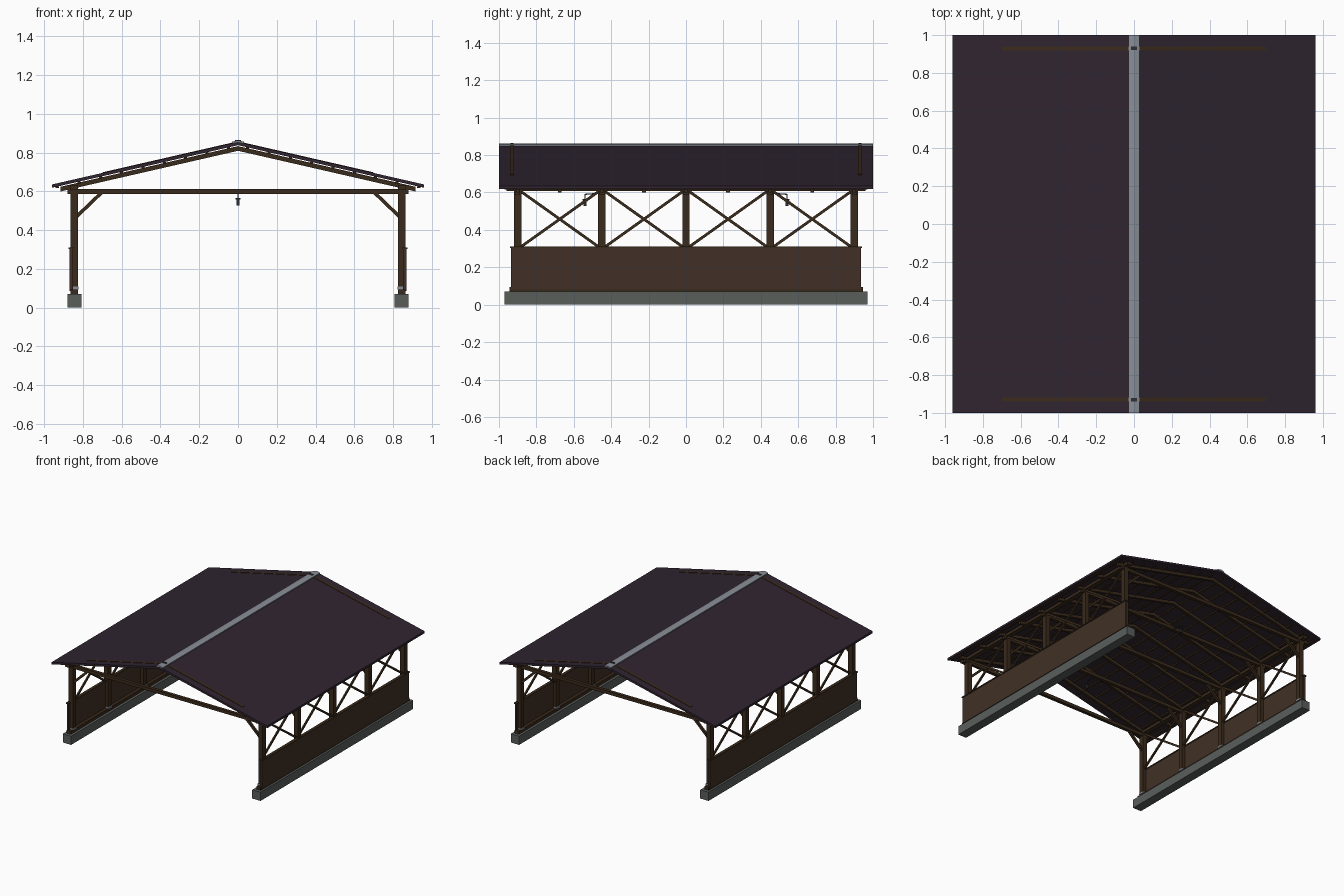
import bpy
from mathutils import Vector, Matrix

if "Cube" in bpy.data.objects:
    bpy.data.objects.remove(bpy.data.objects["Cube"], do_unlink=True)


def material(name, rgb):
    m = bpy.data.materials.new(name)
    m.use_nodes = True
    m.diffuse_color = (*rgb, 1)
    m.node_tree.nodes["Principled BSDF"].inputs["Base Color"].default_value = (*rgb, 1)
    return m


ROOF = material("dark plum roofing", (0.029, 0.018, 0.029))
TIMBER = material("dark timber", (0.042, 0.023, 0.011))
BOARD = material("brown boarding", (0.052, 0.030, 0.019))
CONCRETE = material("grey concrete", (0.100, 0.112, 0.105))
METAL = material("pale metal", (0.25, 0.27, 0.31))
IRON = material("dark iron", (0.03, 0.03, 0.03))

CORNERS = [(x, y, z) for x in (-.5, .5) for y in (-.5, .5) for z in (-.5, .5)]
BOX_FACES = [(0, 1, 3, 2), (4, 6, 7, 5), (0, 4, 5, 1),
             (2, 3, 7, 6), (0, 2, 6, 4), (1, 5, 7, 3)]


def make(name, verts, faces, mat):
    mesh = bpy.data.meshes.new(name)
    mesh.from_pydata(verts, [], faces)
    mesh.materials.append(mat)
    ob = bpy.data.objects.new(name, mesh)
    bpy.context.collection.objects.link(ob)
    return ob


def box(name, lo, hi, mat):
    lo, hi = Vector(lo), Vector(hi)
    size, mid = hi - lo, (lo + hi) / 2
    return make(name, [Vector(c) * size + mid for c in CORNERS], BOX_FACES, mat)


def beam(name, a, b, width, depth, mat=TIMBER):
    """Straight member from a to b; depth is measured towards the vertical."""
    a, b = Vector(a), Vector(b)
    d = (b - a).normalized()
    side = Vector((0, 0, 1)).cross(d).normalized()
    rot = Matrix((d, side, d.cross(side))).transposed()
    size = Vector(((b - a).length, width, depth))
    return make(name, [rot @ (Vector(c) * size) + (a + b) / 2 for c in CORNERS],
                BOX_FACES, mat)


def extrude(name, profile, y0, y1, mat):
    n = len(profile)
    verts = [(x, y, z) for y in (y0, y1) for x, z in profile]
    faces = [tuple(range(n)), tuple(range(2 * n - 1, n - 1, -1))]
    faces += [(i, i + n, (i + 1) % n + n, (i + 1) % n) for i in range(n)]
    return make(name, verts, faces, mat)


SLOPE = 0.229
EAVE = 0.96
BAY = 0.45
post_ys = [BAY * i for i in range(-2, 3)]


def pitch(x, drop=0):
    return 0.855 - drop - SLOPE * abs(x)


def gable_band(name, half, top, bottom, y0, y1, mat):
    xs = (-half, 0, half)
    upper = [(x, pitch(x, top)) for x in xs]
    lower = [(x, pitch(x, bottom)) for x in reversed(xs)]
    return extrude(name, upper + lower, y0, y1, mat)


# Roof covering, ridge cap and gable strips
gable_band("roof", EAVE, 0, 0.017, -1, 1, ROOF)
gable_band("ridge_cap", 0.03, -0.008, 0.001, -1, 1, METAL)
for y in (-0.93, 0.93):
    gable_band("gable_strip", 0.70, -0.003, 0.001, y - 0.011, y + 0.011, TIMBER)
    box("ridge_plate", (-0.015, y - 0.009, 0.85), (0.015, y + 0.009, 0.865), IRON)

# Rafter pairs over posts, mid-bays and gables
rafter_ys = [BAY / 2 * i for i in range(-4, 5)]
for y in rafter_ys:
    gable_band("rafter_pair", 0.915, 0.022, 0.046, y - 0.01, y + 0.01, TIMBER)

# Roof battens along the length
for s in (-1, 1):
    for i in range(9):
        x = s * (0.05 + i * 0.11)
        if abs(x) < EAVE:
            z = pitch(x, 0.021)
            beam("batten", (x, -0.96, z), (x, 0.96, z), 0.016, 0.010)

# Tie beams
for y in post_ys:
    box("tie_beam", (-0.88, y - 0.013, 0.586), (0.88, y + 0.013, 0.611), TIMBER)

# Both side walls
for s in (-1, 1):
    def side_box(name, x0, x1, y0, y1, z0, z1, mat):
        a, b = sorted((s * x0, s * x1))
        return box(name, (a, y0, z0), (b, y1, z1), mat)

    side_box("footing", 0.806, 0.88, -0.97, 0.97, 0, 0.07, CONCRETE)
    side_box("sill_beam", 0.826, 0.864, -0.945, 0.945, 0.07, 0.095, TIMBER)
    side_box("wall_boarding", 0.852, 0.868, -0.935, 0.935, 0.085, 0.305, BOARD)
    side_box("wall_rail", 0.848, 0.873, -0.94, 0.94, 0.302, 0.311, TIMBER)
    side_box("top_plate", 0.826, 0.866, -0.96, 0.96, 0.609, 0.632, TIMBER)
    side_box("eave_board", 0.925, 0.94, -0.97, 0.97, 0.616, 0.632, TIMBER)

    for y in post_ys:
        side_box("post", 0.826, 0.864, y - 0.02, y + 0.02, 0.09, 0.612, TIMBER)
        side_box("post_foot", 0.822, 0.85, y - 0.023, y + 0.023, 0.095, 0.108, METAL)
        beam("knee_brace", (s * 0.832, y, 0.470), (s * 0.705, y, 0.592), 0.018, 0.018)

    # Crossed braces above the boarding
    for y in post_ys[:-1]:
        y0, y1 = y + 0.018, y + BAY - 0.018
        beam("cross_brace", (s * 0.841, y0, 0.31), (s * 0.841, y1, 0.605), 0.012, 0.015)
        beam("cross_brace", (s * 0.849, y0, 0.605), (s * 0.849, y1, 0.31), 0.012, 0.015)

# Hanging lamps on short arms
for s in (-1, 1):
    y = s * 0.54
    beam("lamp_arm", (0, s * 0.45, 0.597), (0, y, 0.590), 0.006, 0.006, IRON)
    box("lamp_rod", (-0.003, y - 0.003, 0.56), (0.003, y + 0.003, 0.592), IRON)
    box("lamp_cap", (-0.013, y - 0.013, 0.557), (0.013, y + 0.013, 0.565), IRON)
    box("lamp_body", (-0.009, y - 0.009, 0.528), (0.009, y + 0.009, 0.557), IRON)

# Consistent outward normals
import bmesh
for ob in bpy.context.collection.objects:
    if ob.type == "MESH":
        bm = bmesh.new()
        bm.from_mesh(ob.data)
        bmesh.ops.recalc_face_normals(bm, faces=bm.faces)
        bm.to_mesh(ob.data)
        bm.free()
